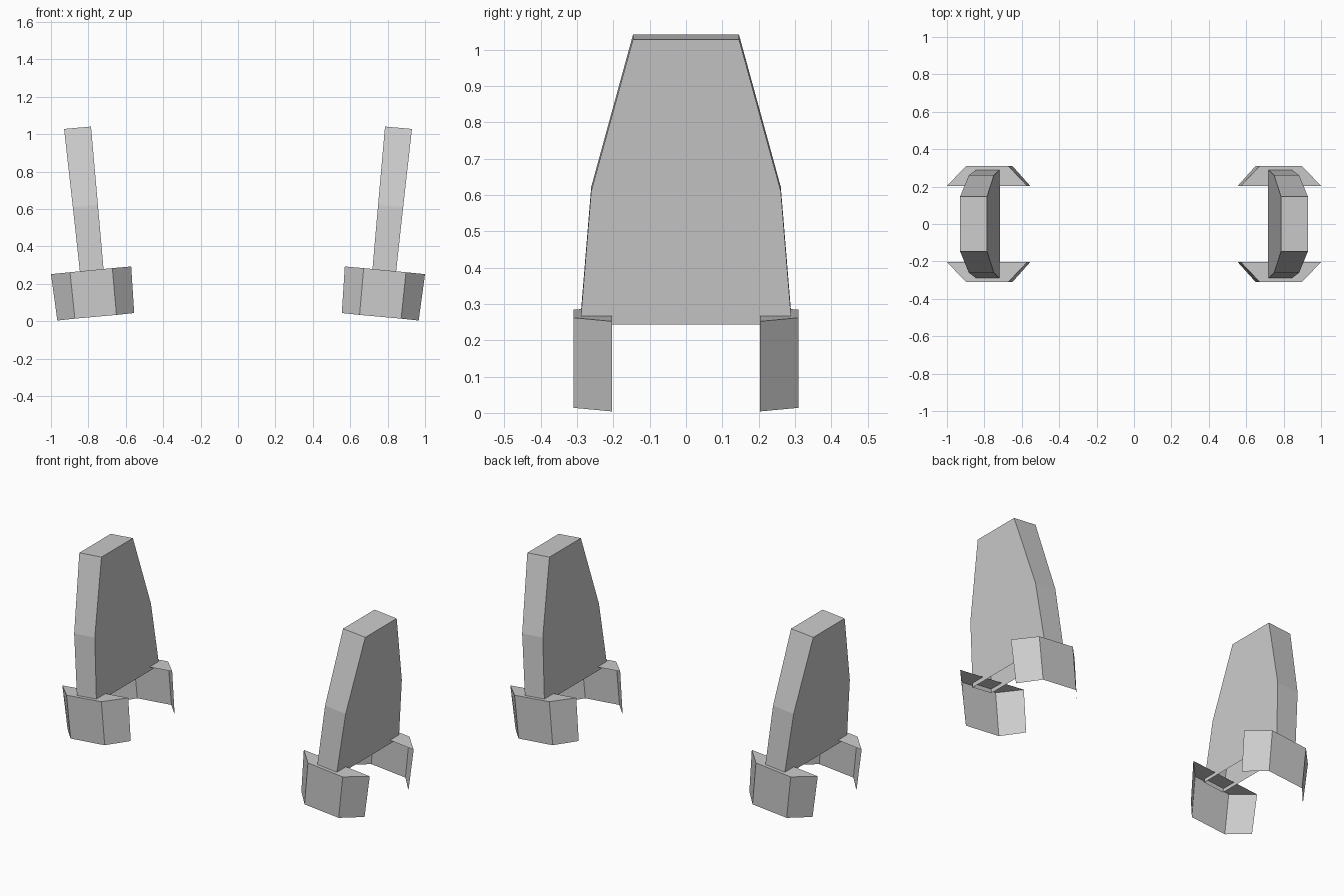
import bpy, bmesh

if "Cube" in bpy.data.objects:
    bpy.data.objects.remove(bpy.data.objects["Cube"])


def lofted_shell(name, rings, closed, mirror_y):
    """Skin stacked rings, cap the top, leave the bottom open, mirror across."""
    bm = bmesh.new()
    loops = [[bm.verts.new(p) for p in ring] for ring in rings]
    n = len(rings[0])
    for low, high in zip(loops, loops[1:]):
        for i in range(n if closed else n - 1):
            j = (i + 1) % n
            bm.faces.new((low[i], low[j], high[j], high[i]))
    bm.faces.new(loops[-1])
    mesh = bpy.data.meshes.new(name)
    bm.to_mesh(mesh)
    bm.free()
    obj = bpy.data.objects.new(name, mesh)
    bpy.context.collection.objects.link(obj)
    mod = obj.modifiers.new("mirror", 'MIRROR')
    mod.use_axis = (True, mirror_y, False)
    mod.use_mirror_merge = False
    return obj


# Leaning, tapered panels: inner x, inner z, outer x, outer z, half depth
levels = [(0.717, 0.257, 0.843, 0.244, 0.291),
          (0.749, 0.622, 0.883, 0.610, 0.261),
          (0.786, 1.041, 0.930, 1.028, 0.146)]
rings = [[(xi, -y, zi), (xo, -y, zo), (xo, y, zo), (xi, y, zi)]
         for xi, zi, xo, zo, y in levels]
lofted_shell("side_panel", rings, True, False)

# Three-sided foot guards, open behind and below, at front and back
foot_y = (-0.204, -0.31, -0.31, -0.204)
foot_bottom = [(0.555, 0.044), (0.650, 0.034), (0.872, 0.014), (0.966, 0.004)]
foot_top = [(0.571, 0.293), (0.672, 0.284), (0.898, 0.262), (1.0, 0.252)]
rings = [[(x, y, z) for (x, z), y in zip(row, foot_y)]
         for row in (foot_bottom, foot_top)]
lofted_shell("foot_guard", rings, False, True)
